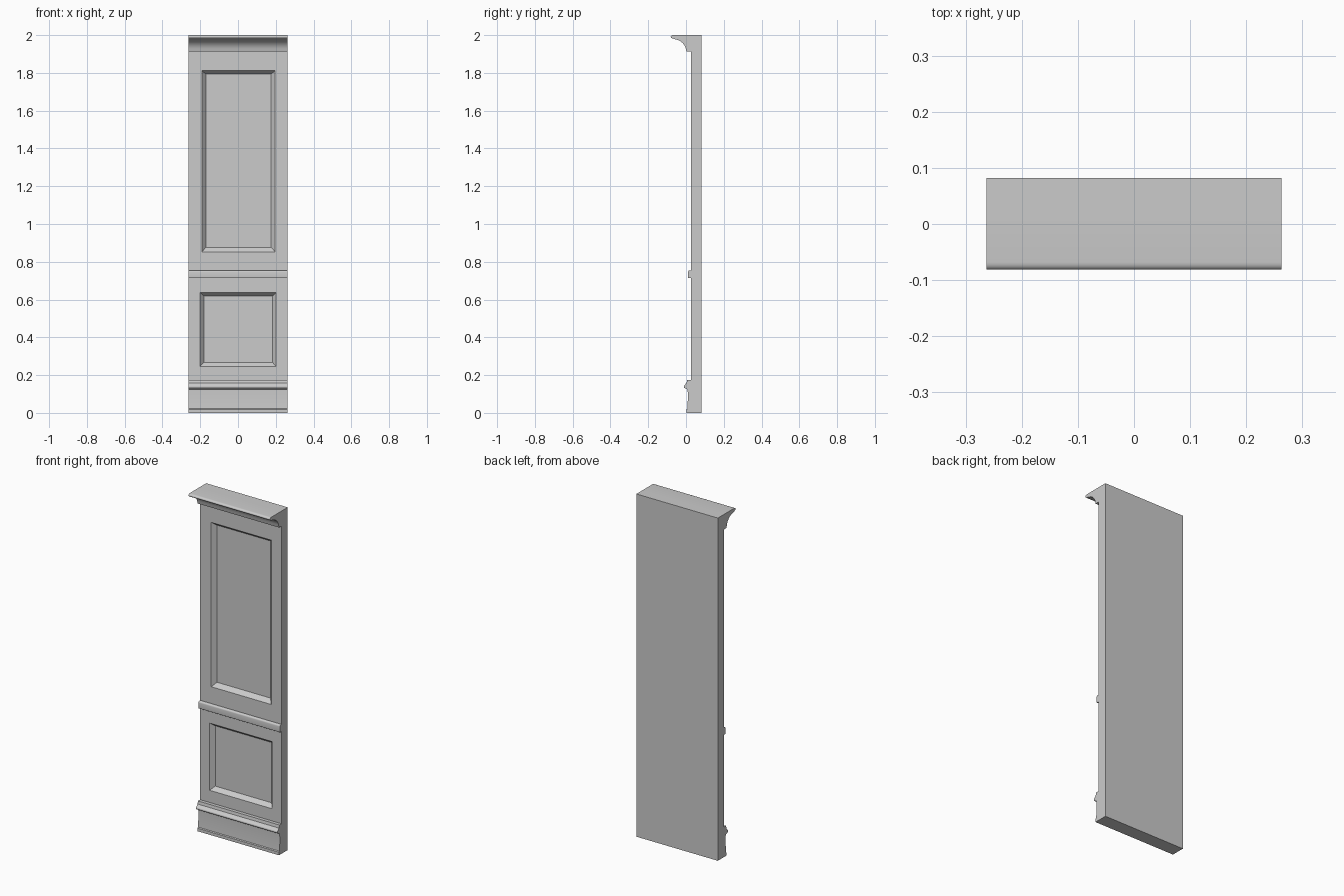
import bpy, bmesh, math

old = bpy.data.objects.get("Cube")
if old:
    bpy.data.objects.remove(old, do_unlink=True)

HALF, FRONT, BACK, TOP, DEPTH = 0.263, 0.026, 0.082, 2.0, 0.023
SPLIT = 0.73

paint = bpy.data.materials.new("grey_paint")
paint.use_nodes = True
grey = (0.6, 0.6, 0.6, 1)
paint.diffuse_color = grey
paint.node_tree.nodes["Principled BSDF"].inputs["Base Color"].default_value = grey


def finish(name, bm):
    bmesh.ops.remove_doubles(bm, verts=bm.verts, dist=1e-5)
    bmesh.ops.recalc_face_normals(bm, faces=bm.faces)
    mesh = bpy.data.meshes.new(name)
    bm.to_mesh(mesh)
    bm.free()
    mesh.materials.append(paint)
    obj = bpy.data.objects.new(name, mesh)
    bpy.context.collection.objects.link(obj)
    bpy.ops.object.select_all(action="DESELECT")
    obj.select_set(True)
    bpy.context.view_layer.objects.active = obj
    bpy.ops.object.shade_smooth_by_angle(angle=math.radians(35))
    return obj


def recessed_panel(name, z0, z1, outer, inner):
    """Slab with a sunken field, built as nested rectangles from back to field."""
    edge = (-HALF, HALF, z0, z1)
    bm = bmesh.new()
    rings = []
    for (xa, xb, za, zb), y in ((edge, BACK), (edge, FRONT),
                                (outer, FRONT), (inner, FRONT + DEPTH)):
        corners = ((xa, za), (xb, za), (xb, zb), (xa, zb))
        rings.append([bm.verts.new((x, y, z)) for x, z in corners])
    for a, b in zip(rings, rings[1:]):
        for i in range(4):
            j = (i + 1) % 4
            bm.faces.new((a[i], a[j], b[j], b[i]))
    bm.faces.new(rings[0])
    bm.faces.new(rings[-1])
    return finish(name, bm)


def moulding(name, profile):
    """Extrude a closed (y, z) profile across the full width."""
    bm = bmesh.new()
    face = bm.faces.new([bm.verts.new((-HALF, y, z)) for y, z in profile])
    new = bmesh.ops.extrude_face_region(bm, geom=[face])["geom"]
    verts = [v for v in new if isinstance(v, bmesh.types.BMVert)]
    bmesh.ops.translate(bm, verts=verts, vec=(2 * HALF, 0, 0))
    return finish(name, bm)


def arc(cy, cz, ry, rz, start, end, steps=8):
    angles = [math.radians(start + (end - start) * i / steps) for i in range(steps + 1)]
    return [(cy + ry * math.cos(a), cz + rz * math.sin(a)) for a in angles]


# Wall body with two sunken fields
recessed_panel("lower_panel", 0, SPLIT,
               (-0.202, 0.202, 0.246, 0.638), (-0.181, 0.183, 0.267, 0.619))
recessed_panel("upper_panel", SPLIT, TOP,
               (-0.191, 0.197, 0.853, 1.812), (-0.170, 0.175, 0.876, 1.793))

# Crown: rounded lip over a concave cove
moulding("crown_moulding",
         [(FRONT, TOP)]
         + arc(-0.068, 1.991, 0.013, 0.009, 90, 250)
         + arc(-0.066, 1.912, 0.067, 0.066, 78, 8, 10)
         + [(0.003, 1.912), (FRONT, 1.912)])

# Chair rail with softened top
moulding("chair_rail",
         [(FRONT, 0.755)]
         + arc(0.020, 0.746, 0.009, 0.009, 90, 180, 5)
         + arc(0.014, 0.717, 0.004, 0.004, 180, 270, 4)
         + [(FRONT, 0.713)])

# Skirting: stepped cap, bead and small foot
moulding("skirting_board",
         [(FRONT, 0.175), (0.006, 0.175), (0.003, 0.158), (-0.002, 0.154)]
         + arc(-0.003, 0.139, 0.009, 0.009, 110, 240, 6)
         + [(0.003, 0.127), (0.009, 0.123), (0.010, 0.075), (0.007, 0.022),
            (0.002, 0.018), (0.002, 0), (FRONT, 0)])
